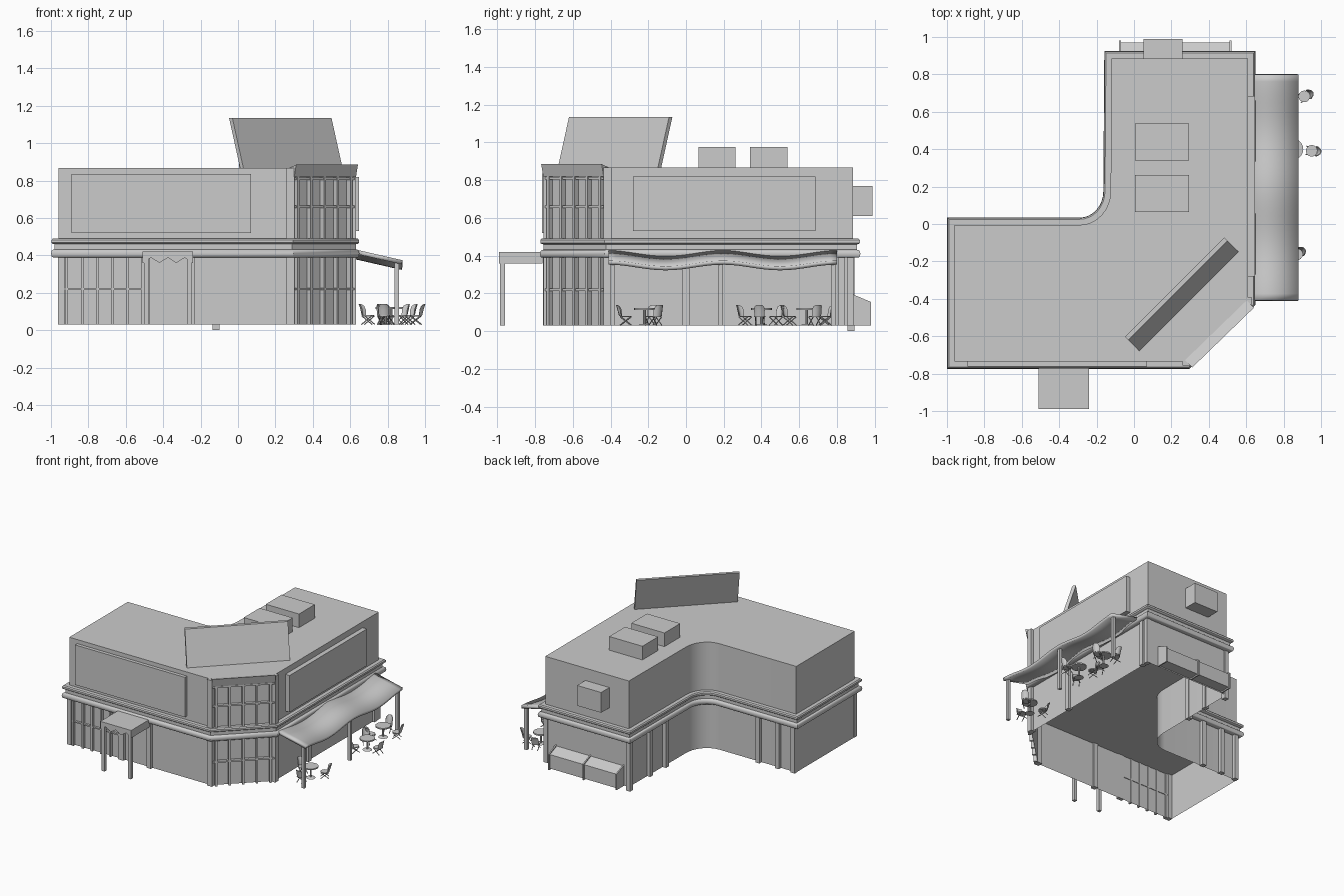
import bpy, bmesh, math
from mathutils import Vector, Matrix

if "Cube" in bpy.data.objects:
    bpy.data.objects.remove(bpy.data.objects["Cube"])


def finish(name, bm, smooth=False):
    bmesh.ops.recalc_face_normals(bm, faces=bm.faces)
    me = bpy.data.meshes.new(name)
    bm.to_mesh(me)
    bm.free()
    ob = bpy.data.objects.new(name, me)
    bpy.context.collection.objects.link(ob)
    if smooth:
        bpy.ops.object.select_all(action='DESELECT')
        ob.select_set(True)
        bpy.context.view_layer.objects.active = ob
        bpy.ops.object.shade_smooth_by_angle(angle=math.radians(40))
    return ob


# L-shaped plan: chamfered street corner, rounded inner corner
A, B = (0.28, -0.735), (0.61, -0.415)
PLAN = [(-0.96, -0.735), A, B, (0.61, 0.885), (-0.12, 0.885)]
for i in range(9):
    t = math.radians(90 * i / 8)
    PLAN.append((-0.29 + 0.165 * math.cos(t), 0.175 - 0.18 * math.sin(t)))
PLAN.append((-0.96, -0.005))


def offset(d):
    out, n = [], len(PLAN)
    for i in range(n):
        p, c, q = (Vector(PLAN[(i + k) % n]) for k in (-1, 0, 1))
        e1, e2 = (c - p).normalized(), (q - c).normalized()
        n1, n2 = Vector((e1.y, -e1.x)), Vector((e2.y, -e2.x))
        out.append(c + (n1 + n2) * d / (1 + n1.dot(n2)))
    return out


def loft(name, profile, bottom=True, top=True):
    """Stack outlines of the plan, each given as (offset, height)."""
    bm = bmesh.new()
    rings = [[bm.verts.new((p.x, p.y, z)) for p in offset(d)] for d, z in profile]
    n = len(PLAN)
    for r, s in zip(rings, rings[1:]):
        for i in range(n):
            j = (i + 1) % n
            bm.faces.new((r[i], r[j], s[j], s[i]))
    if bottom:
        bm.faces.new(rings[0][::-1])
    if top:
        bm.faces.new(rings[-1])
    return finish(name, bm, True)


def prism(name, a, b, profile):
    """Extrude an (outward, height) profile from a to b; outward is right of a->b."""
    a, b = Vector(a), Vector(b)
    d = (b - a).normalized()
    bm = bmesh.new()
    ends = [[bm.verts.new((p.x + d.y * o, p.y - d.x * o, z)) for o, z in profile] for p in (a, b)]
    n = len(profile)
    for i in range(n):
        j = (i + 1) % n
        bm.faces.new((ends[0][i], ends[0][j], ends[1][j], ends[1][i]))
    bm.faces.new(ends[0])
    bm.faces.new(ends[1][::-1])
    return finish(name, bm)


def bar(name, a, b, n0, n1, z0, z1):
    return prism(name, a, b, [(n0, z0), (n1, z0), (n1, z1), (n0, z1)])


def box(name, x0, x1, y0, y1, z0, z1):
    return bar(name, (x0, y1), (x1, y1), 0, y1 - y0, z0, z1)


def column(name, x, y, w, z0=0.03, z1=0.39):
    return box(name, x - w / 2, x + w / 2, y - w / 2, y + w / 2, z0, z1)


# Main building volumes
loft("ground_floor_walls", [(0.0, 0.03), (0.0, 0.395)], False, False)
loft("ledge_bands", [(0.0, 0.39), (0.03, 0.39), (0.036, 0.395), (0.039, 0.41), (0.036, 0.425),
                     (0.03, 0.43), (0.02, 0.432), (0.02, 0.46), (0.03, 0.462), (0.037, 0.468),
                     (0.037, 0.482), (0.03, 0.49), (0.0, 0.49)])
loft("upper_floor", [(0.0, 0.485), (0.0, 0.867)], False)

# Ground floor columns
for x, y in [(-0.945, -0.74), (-0.25, -0.74), (0.61, 0.0), (0.61, 0.825), (0.605, 0.87),
             (-0.13, 0.64), (-0.135, 0.45), (-0.945, 0.0), (-0.81, 0.005), (-0.64, 0.005)]:
    column("wall_column", x, y, 0.036)
column("back_corner_column", -0.118, 0.875, 0.036, 0.0)

# Front shop window frame
for x in (-0.915, -0.83, -0.75, -0.67, -0.59, -0.51):
    box("front_mullion", x - 0.007, x + 0.007, -0.757, -0.73, 0.03, 0.39)
box("front_window_rail", -0.93, -0.5, -0.752, -0.73, 0.215, 0.225)
box("front_door_jamb", -0.505, -0.47, -0.757, -0.73, 0.03, 0.39)

# Glazed corner on both floors
va, vb = Vector(A), Vector(B)
for z0, z1, rails in ((0.03, 0.39, (0.22,)), (0.49, 0.84, (0.66, 0.81))):
    for i in range(5):
        t = 0.07 + 0.86 * i / 4
        p, e = va.lerp(vb, t), (vb - va).normalized() * 0.008
        bar("corner_mullion", p - e, p + e, 0.0, 0.028, z0, z1)
    for z in rails:
        bar("corner_rail", va, vb, 0.0, 0.024, z - 0.006, z + 0.006)
    for p in (A, B):
        column("corner_column", p[0], p[1], 0.042, z0, max(z1, 0.39) if z0 < 0.1 else 0.868)
prism("corner_visor", A, B, [(-0.01, 0.868), (0.045, 0.885), (0.03, 0.82), (-0.01, 0.82)])

# Flat sign panels and leaning roof board
box("front_panel", -0.89, 0.07, -0.762, -0.73, 0.52, 0.835)
box("side_panel", 0.6, 0.647, -0.28, 0.685, 0.53, 0.82)
prism("roof_board", (0.03, -0.68), (0.56, -0.15),
      [(0, 0.862), (-0.085, 1.135), (-0.11, 1.135), (-0.025, 0.862)])

# Roof and rear equipment
for y in (0.065, 0.34):
    box("roof_unit", 0.005, 0.295, y, y + 0.197, 0.86, 0.975)
box("rear_unit", 0.05, 0.26, 0.88, 0.988, 0.61, 0.77)
for x0, x1 in ((0.21, -0.08), (0.51, 0.22)):
    prism("rear_bin", (x0, 0.885), (x1, 0.885), [(0, 0.04), (0.085, 0.04), (0.085, 0.15), (0, 0.185)])
for x in (-0.08, 0.21, 0.51):
    prism("bin_divider", (x + 0.01, 0.885), (x, 0.885),
          [(0, 0.03), (0.095, 0.03), (0.095, 0.155), (0, 0.195)])

# Entrance canopy with scalloped front
box("canopy_top", -0.51, -0.24, -0.99, -0.76, 0.405, 0.42)
zig = [(0.135 - 0.27 * i / 12, 0.36 if i % 4 == 0 else (0.388 if i % 4 == 2 else 0.374)) for i in range(13)]
prism("canopy_valance", (-0.375, -0.98), (-0.375, -0.99), [(0.135, 0.415)] + zig + [(-0.135, 0.415)])
for x in (-0.51, -0.25):
    box("canopy_side", x, x + 0.01, -0.985, -0.76, 0.36, 0.415)
for x in (-0.49, -0.26):
    column("canopy_post", x, -0.972, 0.025, 0.03, 0.41)

# Wavy terrace awning
bm = bmesh.new()
NY, rows = 32, []
for u in (0, 0.5, 1):
    row = []
    for i in range(NY + 1):
        y = -0.41 + 1.21 * i / NY
        dip = 0.03 * math.sin(2 * math.pi * i / NY) ** 2
        row.append(bm.verts.new((0.635 + 0.245 * u, y, 0.43 - 0.056 * u - dip)))
    rows.append(row)
for r, s in zip(rows, rows[1:]):
    for i in range(NY):
        bm.faces.new((r[i], s[i], s[i + 1], r[i + 1]))
awning = finish("terrace_awning", bm, True)
m = awning.modifiers.new("thickness", 'SOLIDIFY')
m.thickness = 0.022
m.offset = -1
for y in (-0.39, 0.185, 0.78):
    column("awning_post", 0.848, y, 0.024, 0.03, 0.37)


# Terrace furniture
def rod(bm, p, q, r, r2=None, n=8):
    p, q = Vector(p), Vector(q)
    rot = (q - p).to_track_quat('Z', 'Y').to_matrix().to_4x4()
    bmesh.ops.create_cone(bm, cap_ends=True, segments=n, radius1=r, radius2=r if r2 is None else r2,
                          depth=(q - p).length, matrix=Matrix.Translation((p + q) / 2) @ rot)


bm = bmesh.new()
rod(bm, (0, 0, 0.113), (0, 0, 0.123), 0.055, n=20)
rod(bm, (0, 0, 0.035), (0, 0, 0.115), 0.007)
rod(bm, (0, 0, 0.03), (0, 0, 0.037), 0.035, 0.025, 16)
table = finish("table", bm, True)

bm = bmesh.new()
rod(bm, (0, 0, 0.074), (0, 0, 0.081), 0.031, n=14)
for s in (-1, 1):
    rod(bm, (-0.03, 0.022 * s, 0.031), (0.027, 0.022 * s, 0.076), 0.003, n=6)
    rod(bm, (0.03, 0.022 * s, 0.031), (-0.027, 0.022 * s, 0.076), 0.003, n=6)
back = []
for j, (z, lean, half) in enumerate(((0.08, 0.0, 0.9), (0.11, 0.008, 1.0), (0.13, 0.014, 0.85), (0.14, 0.018, 0.45))):
    back.append([[bm.verts.new(((0.031 + lean + k) * math.cos(a * half), (0.031 + k) * math.sin(a * half), z))
                  for a in (-0.95, -0.5, 0, 0.5, 0.95)] for k in (0, 0.004)])
for lo, hi in zip(back, back[1:]):
    for k in (0, 1):
        for i in range(4):
            bm.faces.new((lo[k][i], lo[k][i + 1], hi[k][i + 1], hi[k][i]))
    for i in (0, 4):
        bm.faces.new((lo[0][i], lo[1][i], hi[1][i], hi[0][i]))
for r in (back[0], back[-1]):
    for i in range(4):
        bm.faces.new((r[0][i], r[0][i + 1], r[1][i + 1], r[1][i]))
chair = finish("chair", bm, True)


def place(src, x, y, ang):
    ob = src.copy()
    bpy.context.collection.objects.link(ob)
    ob.location = (x, y, 0)
    ob.rotation_euler.z = math.radians(ang)


for x, y, angles in ((0.79, -0.22, (35, 160, 265)), (0.85, 0.4, (-5, 130, 240)), (0.82, 0.64, (25, 105, 245))):
    place(table, x, y, 0)
    for a in angles:
        t = math.radians(a)
        place(chair, x + 0.1 * math.cos(t), y + 0.1 * math.sin(t), a)
bpy.data.objects.remove(table)
bpy.data.objects.remove(chair)
